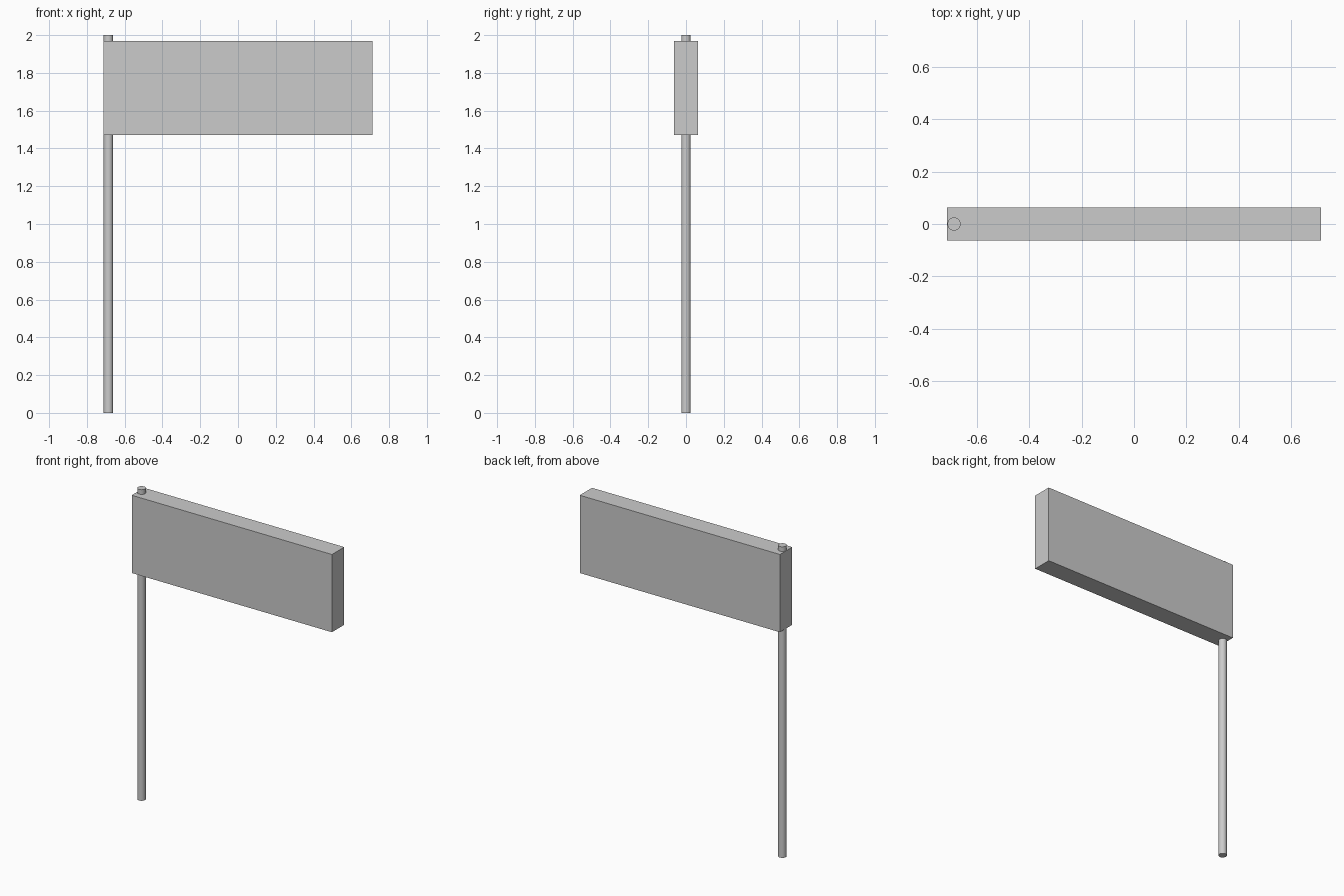
import bpy
import math

cube = bpy.data.objects.get("Cube")
if cube:
    bpy.data.objects.remove(cube, do_unlink=True)

# Single plain grey for the whole sign
grey = bpy.data.materials.new("plain_grey")
grey.use_nodes = True
colour = (0.6, 0.6, 0.6, 1.0)
grey.diffuse_color = colour
grey.node_tree.nodes["Principled BSDF"].inputs["Base Color"].default_value = colour


def finish(name):
    obj = bpy.context.object
    obj.name = name
    obj.data.materials.append(grey)
    return obj


# Round post, running up through the board and showing above it
bpy.ops.mesh.primitive_cylinder_add(vertices=32, radius=0.025, depth=2.0,
                                    location=(-0.686, 0, 1.0))
finish("post")
bpy.ops.object.shade_smooth_by_angle(angle=math.radians(30))

# Flat box board hung to one side of the post
bpy.ops.mesh.primitive_cube_add(size=1, location=(0, 0, 1.72))
board = finish("sign_board")
board.scale = (1.424, 0.125, 0.5)
bpy.ops.object.transform_apply(location=False, rotation=False, scale=True)
